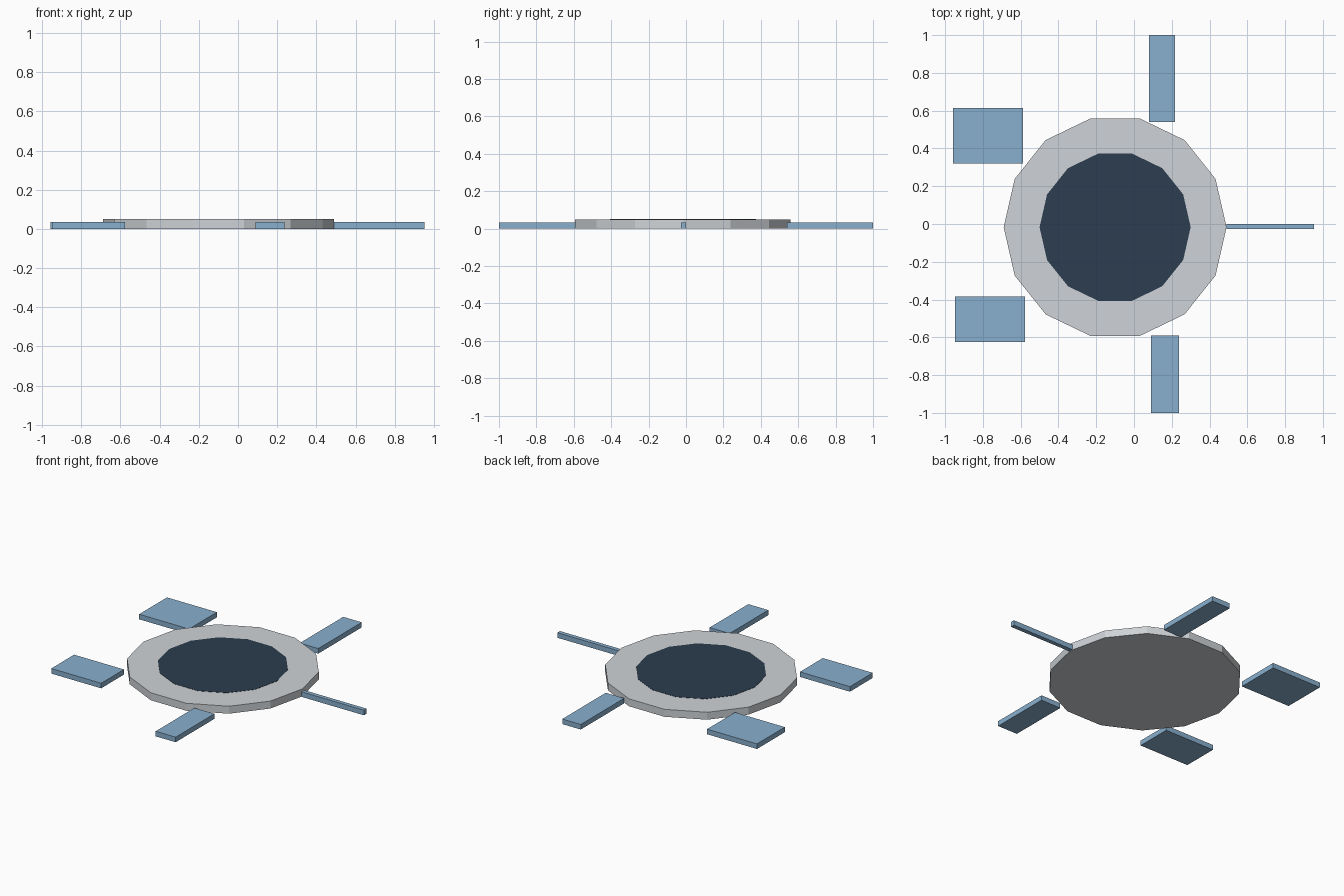
import bpy

if "Cube" in bpy.data.objects:
    bpy.data.objects.remove(bpy.data.objects["Cube"])

SIDES = 14
CX, CY = -0.10, -0.017


def material(name, color):
    mat = bpy.data.materials.new(name)
    mat.diffuse_color = (*color, 1)
    mat.use_nodes = True
    mat.node_tree.nodes["Principled BSDF"].inputs["Base Color"].default_value = mat.diffuse_color
    return mat


def disc(name, radius, z0, z1, mat=None):
    bpy.ops.mesh.primitive_cylinder_add(vertices=SIDES, radius=radius, depth=z1 - z0,
                                        location=(CX, CY, (z0 + z1) / 2),
                                        rotation=(0, 0, 1.5707963))
    ob = bpy.context.object
    ob.name = name
    if mat:
        ob.data.materials.append(mat)


def slab(name, x0, x1, y0, y1, height, mat):
    bpy.ops.mesh.primitive_cube_add(size=1, location=((x0 + x1) / 2, (y0 + y1) / 2, height / 2))
    ob = bpy.context.object
    ob.name = name
    ob.scale = (x1 - x0, y1 - y0, height)
    ob.data.materials.append(mat)


blue = material("blue", (0.25, 0.43, 0.62))
navy = material("navy", (0.025, 0.048, 0.08))
pale = material("pale_grey", (0.62, 0.65, 0.68))

# Round body with a dark inlay on top
disc("round_plaza", 0.59, 0, 0.05, pale)
disc("dark_inlay", 0.40, 0.045, 0.0515, navy)

# Flat arms arranged around the body
arms = {
    "back_arm": (0.08, 0.217, 0.54, 1.0),
    "back_left_arm": (-0.957, -0.587, 0.32, 0.615),
    "front_left_arm": (-0.947, -0.577, -0.625, -0.383),
    "front_arm": (0.09, 0.238, -1.0, -0.59),
    "right_arm": (0.49, 0.953, -0.027, 0.001),
}
for name, bounds in arms.items():
    slab(name, *bounds, 0.034, blue)
